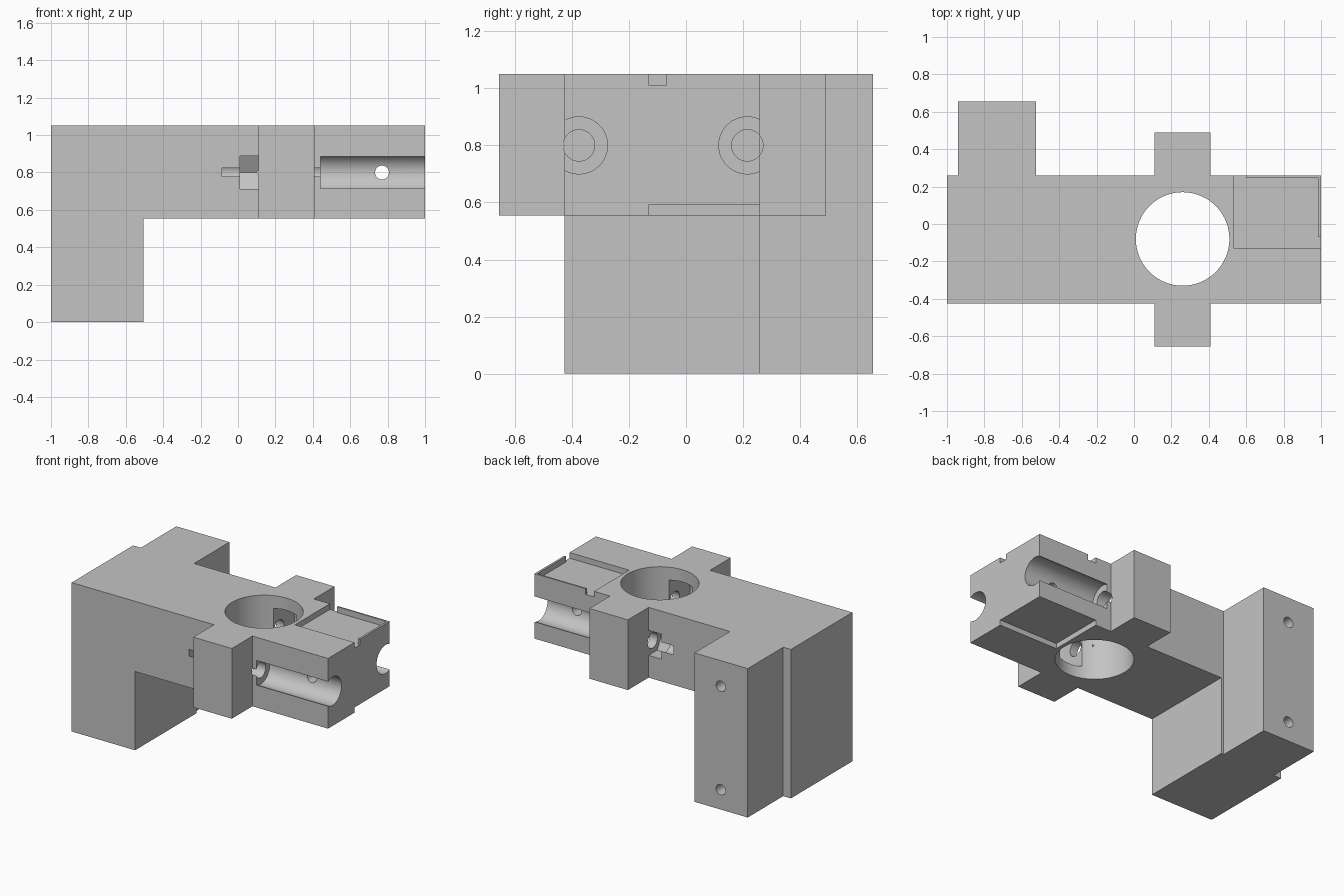
import bpy, bmesh, math

cube = bpy.data.objects.get("Cube")
if cube:
    bpy.data.objects.remove(cube, do_unlink=True)

grey = bpy.data.materials.new("plain grey")
grey.use_nodes = True
COLOUR = (0.55, 0.55, 0.55, 1)
grey.diffuse_color = COLOUR
for node in grey.node_tree.nodes:
    if node.type == 'BSDF_PRINCIPLED':
        node.inputs["Base Color"].default_value = COLOUR


def prism(name, outline, axis, start, end):
    """Extrude a 2D outline along an axis; outline is (y,z), (x,z) or (x,y)."""
    place = {'x': lambda u, v, w: (w, u, v),
             'y': lambda u, v, w: (u, w, v),
             'z': lambda u, v, w: (u, v, w)}[axis]
    bm = bmesh.new()
    low = [bm.verts.new(place(u, v, start)) for u, v in outline]
    high = [bm.verts.new(place(u, v, end)) for u, v in outline]
    bm.faces.new(low)
    bm.faces.new(high)
    for i in range(len(low)):
        j = (i + 1) % len(low)
        bm.faces.new((low[i], low[j], high[j], high[i]))
    bmesh.ops.recalc_face_normals(bm, faces=bm.faces)
    mesh = bpy.data.meshes.new(name)
    bm.to_mesh(mesh)
    bm.free()
    mesh.materials.append(grey)
    obj = bpy.data.objects.new(name, mesh)
    bpy.context.collection.objects.link(obj)
    return obj


def rect(u0, u1, v0, v1):
    return [(u0, v0), (u1, v0), (u1, v1), (u0, v1)]


def ring(u, v, r, sides=64):
    return [(u + r * math.cos(math.tau * i / sides),
             v + r * math.sin(math.tau * i / sides)) for i in range(sides)]


def combine(target, tool, operation):
    """Apply a boolean and discard the tool."""
    bpy.ops.object.select_all(action='DESELECT')
    bpy.context.view_layer.objects.active = target
    target.select_set(True)
    mod = target.modifiers.new("shape", 'BOOLEAN')
    mod.operation = operation
    mod.solver = 'EXACT'
    mod.object = tool
    bpy.ops.object.modifier_apply(modifier=mod.name)
    bpy.data.objects.remove(tool, do_unlink=True)


FRONT, BACK, BASE, TOP = -0.425, 0.26, 0.555, 1.05
HOLE_X, HOLE_Y = 0.26, -0.08
AXLE_Z = 0.8

# L-shaped body: post and arm
body = prism("bracket_body", [(-1, 0), (-0.505, 0), (-0.505, BASE), (1, BASE),
                              (1, TOP), (-1, TOP)], 'y', FRONT, BACK)

# Rear mounting leg and the cross lugs around the large hole
combine(body, prism("mounting_leg", rect(-0.94, -0.525, 0, TOP), 'y', 0, 0.655), 'UNION')
combine(body, prism("lug_front", rect(0.11, 0.41, BASE, TOP), 'y', -0.655, -0.2), 'UNION')
combine(body, prism("lug_back", rect(0.11, 0.41, BASE, TOP), 'y', 0.1, 0.49), 'UNION')

cutters = [prism("large_hole", ring(HOLE_X, HOLE_Y, 0.25, 96), 'z', 0.3, 1.3)]

# Shaft bores on both sides: rod hole, nut pocket, roller chamber, wide channel
for side in (-1, 1):
    y = HOLE_Y + side * 0.295
    cutters += [
        prism("rod_bore", ring(y, AXLE_Z, 0.055, 48), 'x', -0.085, 0.5),
        prism("nut_pocket", ring(y, AXLE_Z, 0.102, 6), 'x', 0.01, 0.11),
        prism("roller_chamber", ring(y, AXLE_Z, 0.17), 'x', 0.17, 0.35),
        prism("wide_channel", ring(y, AXLE_Z, 0.1), 'x', 0.44, 1.2),
    ]

# Cross hole joining the two channels
cutters.append(prism("cross_hole", ring(0.77, AXLE_Z, 0.037, 32), 'y', -0.6, 0.5))

# Screw holes in the mounting leg
for z in (0.14, 0.87):
    cutters.append(prism("screw_hole", ring(-0.73, z, 0.037, 32), 'y', 0.3, 0.8))

# Top tray with thin lips left standing at the end and the back
tray = [(0.535, -0.13), (1.1, -0.13), (1.1, -0.07), (0.985, -0.07),
        (0.985, 0.248), (0.6, 0.248), (0.6, 0.4), (0.535, 0.4)]
cutters.append(prism("top_tray", tray, 'z', 1.01, 1.2))

# Underside corner recess
cutters.append(prism("bottom_recess", rect(0.535, 1.1, -0.13, 0.4), 'z', 0.4, 0.592))

for cutter in cutters:
    combine(body, cutter, 'DIFFERENCE')

bpy.ops.object.select_all(action='DESELECT')
body.select_set(True)
bpy.context.view_layer.objects.active = body
bpy.ops.object.shade_smooth_by_angle(angle=math.radians(30))
